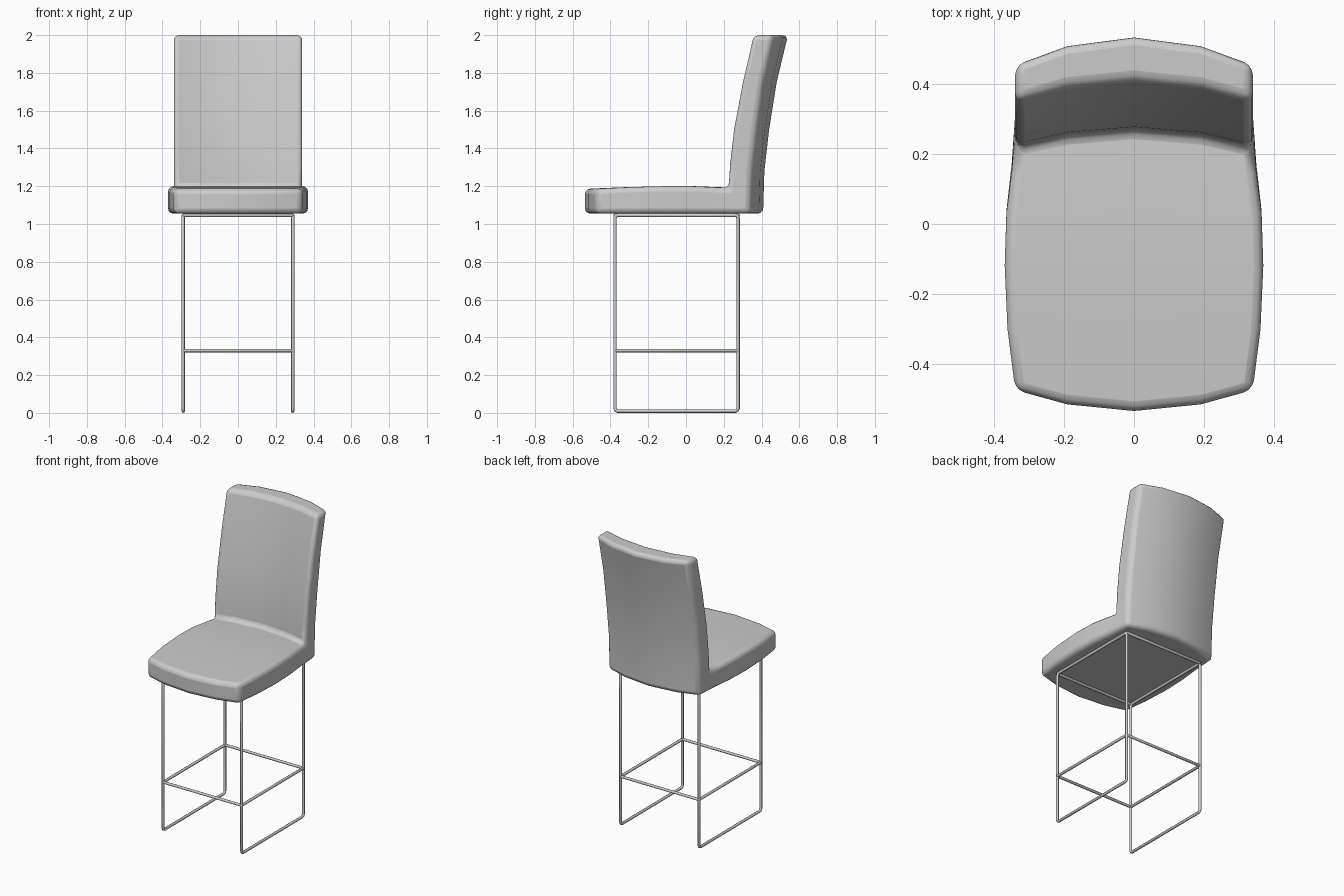
import bpy, bmesh, math
from mathutils import Vector

if "Cube" in bpy.data.objects:
    bpy.data.objects.remove(bpy.data.objects["Cube"])


def smooth(ob, deg):
    bpy.ops.object.select_all(action='DESELECT')
    ob.select_set(True)
    bpy.context.view_layer.objects.active = ob
    bpy.ops.object.shade_smooth_by_angle(angle=math.radians(deg))


# Upholstered shell: L-shaped strip of stations, bowed across its width
# half width, (upper y, z, edge shift), (lower y, z, edge shift)
stations = [
    (0.34, (-0.535, 1.186, 0.06), (-0.535, 1.055, 0.06)),
    (0.362, (-0.32, 1.195, 0.02), (-0.32, 1.055, 0.02)),
    (0.37, (-0.12, 1.20, 0.0), (-0.12, 1.055, 0.0)),
    (0.365, (0.05, 1.20, -0.02), (0.06, 1.055, -0.02)),
    (0.35, (0.18, 1.195, -0.04), (0.22, 1.055, -0.04)),
    (0.34, (0.27, 1.19, -0.05), (0.408, 1.055, -0.07)),
    (0.34, (0.278, 1.32, -0.05), (0.415, 1.28, -0.07)),
    (0.34, (0.303, 1.50, -0.055), (0.44, 1.50, -0.07)),
    (0.34, (0.35, 1.75, -0.055), (0.48, 1.75, -0.075)),
    (0.34, (0.412, 2.0, -0.06), (0.54, 2.0, -0.08)),
]
across = (-1, -0.56, 0, 0.56, 1)
bm = bmesh.new()
layers = [[[bm.verts.new((u * st[0], st[k][0] + st[k][2] * u * u, st[k][1]))
            for u in across] for st in stations] for k in (1, 2)]
top, low = layers
n, m = len(stations), len(across)
for i in range(n - 1):
    for j in range(m - 1):
        for g in layers:
            bm.faces.new((g[i][j], g[i][j + 1], g[i + 1][j + 1], g[i + 1][j]))
    for j in (0, m - 1):
        bm.faces.new((top[i][j], top[i + 1][j], low[i + 1][j], low[i][j]))
for i in (0, n - 1):
    for j in range(m - 1):
        bm.faces.new((top[i][j], top[i][j + 1], low[i][j + 1], low[i][j]))
bmesh.ops.recalc_face_normals(bm, faces=bm.faces[:])
mesh = bpy.data.meshes.new("seat_and_back")
bm.to_mesh(mesh)
bm.free()
seat = bpy.data.objects.new("seat_and_back", mesh)
bpy.context.collection.objects.link(seat)
bev = seat.modifiers.new("round_edges", 'BEVEL')
bev.width = 0.027
bev.segments = 3
bev.limit_method = 'ANGLE'
bev.angle_limit = math.radians(45)
bev.use_clamp_overlap = False
smooth(seat, 40)


# Tubular frame: closed wire loops with small rounded corners
def tube_loop(name, corners, r=0.015, depth=0.009):
    pts = []
    for i, c in enumerate(corners):
        c = Vector(c)
        a = (Vector(corners[i - 1]) - c).normalized() * r
        b = (Vector(corners[(i + 1) % len(corners)]) - c).normalized() * r
        pts += [c + a, c + (a + b) * 0.29, c + b]
    cu = bpy.data.curves.new(name, 'CURVE')
    cu.dimensions = '3D'
    cu.bevel_depth = depth
    cu.bevel_resolution = 2
    sp = cu.splines.new('POLY')
    sp.points.add(len(pts) - 1)
    for p, q in zip(sp.points, pts):
        p.co = (*q, 1)
    sp.use_cyclic_u = True
    ob = bpy.data.objects.new(name, cu)
    bpy.context.collection.objects.link(ob)
    bpy.ops.object.select_all(action='DESELECT')
    ob.select_set(True)
    bpy.context.view_layer.objects.active = ob
    bpy.ops.object.convert(target='MESH')
    smooth(bpy.context.object, 50)


X, YF, YB, Z0, Z1 = 0.29, -0.376, 0.276, 0.009, 1.046
for side, x in (("left", -X), ("right", X)):
    tube_loop(side + "_leg_loop", [(x, YF, Z0), (x, YB, Z0), (x, YB, Z1), (x, YF, Z1)])
for name, z in (("footrest_ring", 0.33), ("seat_support_ring", Z1)):
    tube_loop(name, [(-X, YF, z), (X, YF, z), (X, YB, z), (-X, YB, z)], 0.006)
